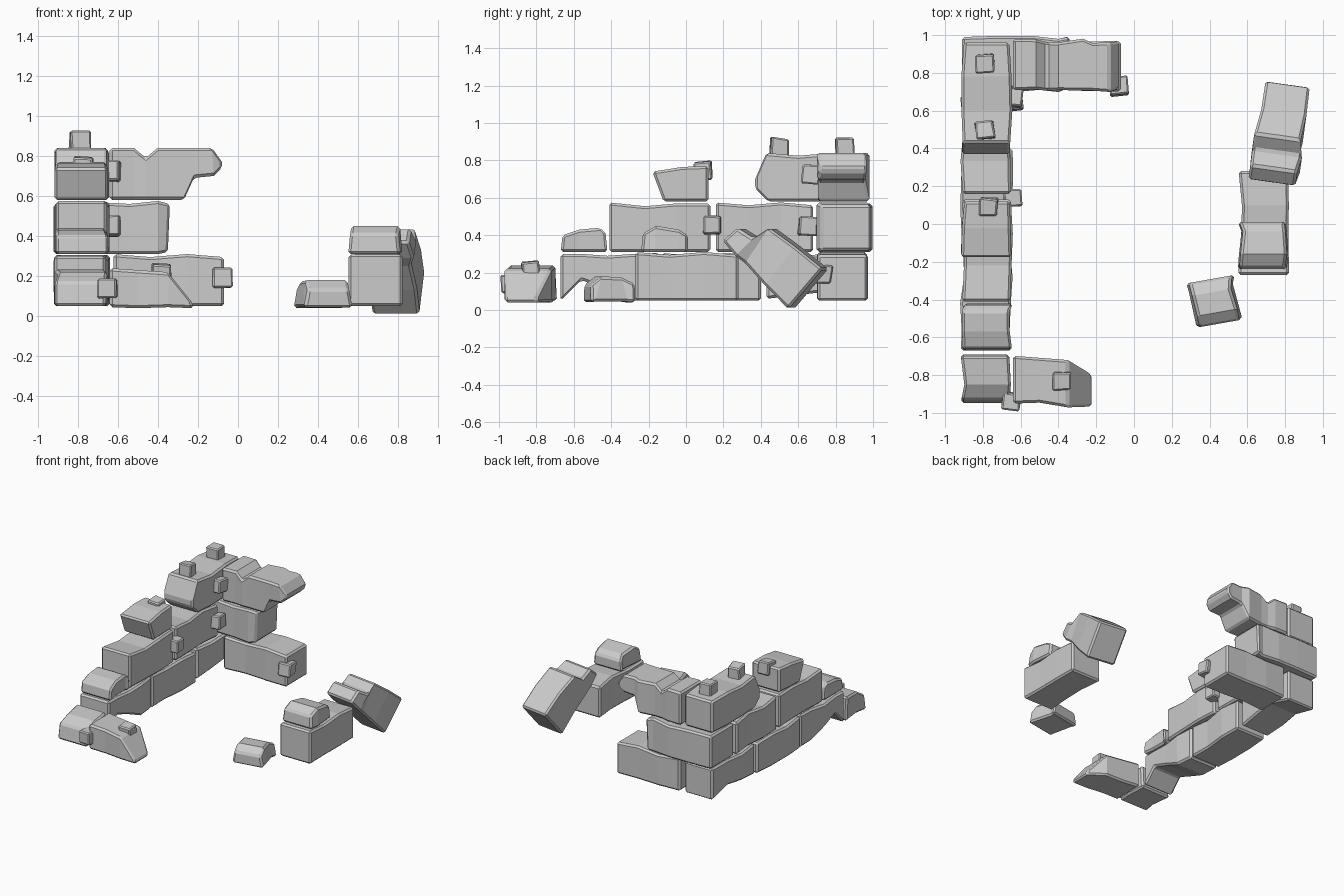
import bpy, bmesh, math, random
from mathutils import Matrix, Vector

if "Cube" in bpy.data.objects:
    bpy.data.objects.remove(bpy.data.objects["Cube"])

random.seed(4)


def finish(name, bm, bevel=0.013):
    bmesh.ops.recalc_face_normals(bm, faces=bm.faces)
    me = bpy.data.meshes.new(name)
    bm.to_mesh(me)
    bm.free()
    ob = bpy.data.objects.new(name, me)
    bpy.context.collection.objects.link(ob)
    m = ob.modifiers.new("worn_edges", "BEVEL")
    m.width, m.segments = bevel, 1
    m.limit_method, m.angle_limit = "ANGLE", math.radians(40)
    return ob


def stone(name, axis, lo, hi, sections, top=1.0, turn=0, wob=0.012):
    """Loft four-cornered sections (t_bottom, t_top, z_bottom, z_top[, lo, hi])
    along axis; lo..hi is the width across it."""
    bm = bmesh.new()
    rings = []
    for s in sections:
        tb, tt, zb, zt = s[:4]
        a, b = s[4:] if len(s) > 4 else (lo, hi)
        a += random.uniform(-wob, wob)
        b += random.uniform(-wob, wob)
        c, h = (a + b) / 2, (b - a) / 2
        pts = [(tb, a, zb), (tb, b, zb), (tt, c + h * top, zt), (tt, c - h * top, zt)]
        rings.append([bm.verts.new((t, w, z) if axis == "x" else (w, t, z)) for t, w, z in pts])
    for r, q in zip(rings, rings[1:]):
        for i in range(4):
            j = (i + 1) % 4
            bm.faces.new((r[i], r[j], q[j], q[i]))
    bm.faces.new(rings[0])
    bm.faces.new(rings[-1])
    if turn:
        mid = sum((v.co for v in bm.verts), Vector()) / len(bm.verts)
        bmesh.ops.rotate(bm, cent=mid, matrix=Matrix.Rotation(math.radians(turn), 3, "Z"), verts=bm.verts)
    return finish(name, bm)


def block(t0, t1, zb, zt):
    """Sections of a plain, slightly uneven block."""
    n = 4 if t1 - t0 > 0.35 else 3
    out = []
    for i in range(n):
        t = t0 + (t1 - t0) * i / (n - 1)
        out.append((t, t, zb, zt - (0.015 * (i % 2))))
    return out


L, R = -0.91, -0.65

# side wall, bottom course
stone("side_base_front", "y", L, R, [
    (-.67, -.67, .05, .30), (-.56, -.56, .16, .30), (-.42, -.42, .11, .29),
    (-.28, -.28, .05, .30), (-.14, -.14, .05, .305)])
stone("side_base_middle", "y", L, R, block(-.13, .40, .05, .305))
stone("side_base_corner", "y", L, R, [
    (.43, .43, .06, .30), (.60, .60, .08, .29), (.76, .76, .10, .30), (.96, .96, .05, .30)])

# side wall, middle course
stone("side_middle_half_stone", "y", L, R, [
    (-.67, -.66, .31, .40), (-.58, -.57, .31, .43), (-.46, -.46, .31, .44), (-.42, -.43, .31, .41)])
stone("side_middle_front", "y", L, R, [
    (-.41, -.41, .31, .575), (-.22, -.22, .31, .555), (-.05, -.05, .31, .57), (.13, .13, .31, .57)])
stone("side_middle_rear", "y", L, R, block(.16, .68, .31, .575))

# side wall, top course
stone("side_top_front", "y", L, R, [
    (-.12, -.18, .58, .74), (0, -.02, .58, .765), (.12, .12, .58, .77)])
stone("side_top_corner", "y", L, R, [
    (.37, .37, .65, .70), (.44, .43, .58, .84), (.60, .60, .58, .825),
    (.78, .78, .58, .84), (.96, .96, .58, .83)])

# back wall
stone("back_base", "x", .71, .97, block(-.62, -.07, .05, .31))
stone("back_middle", "x", .71, .985, [
    (-.91, -.91, .31, .57), (-.72, -.72, .31, .57), (-.54, -.54, .31, .56),
    (-.40, -.40, .31, .575), (-.35, -.34, .32, .56)])
stone("back_top_broken", "x", .71, .97, [
    (-.64, -.64, .58, .84), (-.52, -.52, .58, .84), (-.46, -.46, .58, .79),
    (-.40, -.40, .58, .84), (-.27, -.27, .58, .84), (-.22, -.22, .69, .84),
    (-.12, -.13, .70, .84), (-.08, -.08, .74, .77)])

# front wall stub
stone("front_corner", "y", L, R, [
    (-.95, -.93, .05, .17), (-.85, -.85, .05, .22), (-.69, -.70, .05, .235)])
stone("front_end_broken", "x", -.95, -.69, [
    (-.64, -.64, .045, .24, -.94, -.69), (-.50, -.50, .04, .23, -.95, -.70),
    (-.35, -.35, .045, .22, -.96, -.72), (-.22, -.23, .04, .07, -.96, -.81)])

# fallen stones on the right
stone("right_base", "y", .56, .82, block(-.27, .28, .05, .31))
stone("right_half_stone", "y", .56, .81, [
    (-.24, -.23, .31, .41), (-.17, -.16, .31, .45), (-.04, -.04, .31, .43), (.01, .01, .31, .40)], top=.92)
stone("leaning_stone", "y", .64, .89, [
    (.21, .29, .37, .44), (.28, .38, .29, .385), (.33, .46, .25, .44),
    (.44, .60, .13, .34), (.565, .75, .005, .22)], turn=-8)
stone("loose_stone", "y", .30, .55, [
    (-.53, -.53, .04, .135), (-.51, -.47, .045, .18), (-.33, -.36, .045, .175),
    (-.29, -.29, .04, .14)], top=.85, turn=10)

# small chips stuck to the stones
chips = [(-.79, .85, .87), (-.79, .50, .87), (-.64, .67, .725), (-.64, .65, .45),
         (-.64, .14, .455), (-.08, .73, .19), (-.65, -.94, .14), (-.77, .09, .745),
         (-.38, -.83, .21)]
for i, p in enumerate(chips):
    bm = bmesh.new()
    bmesh.ops.create_cube(bm, size=1)
    for v in bm.verts:
        v.co *= random.uniform(.9, 1.08)
    rot = Matrix.Rotation(random.uniform(-.15, .15), 4, "Z") @ Matrix.Rotation(random.uniform(-.1, .1), 4, "X")
    bm.transform(Matrix.Translation(p) @ rot @ Matrix.Diagonal((.098, .095, .1, 1)))
    finish(f"chip_{i + 1}", bm, .008)
